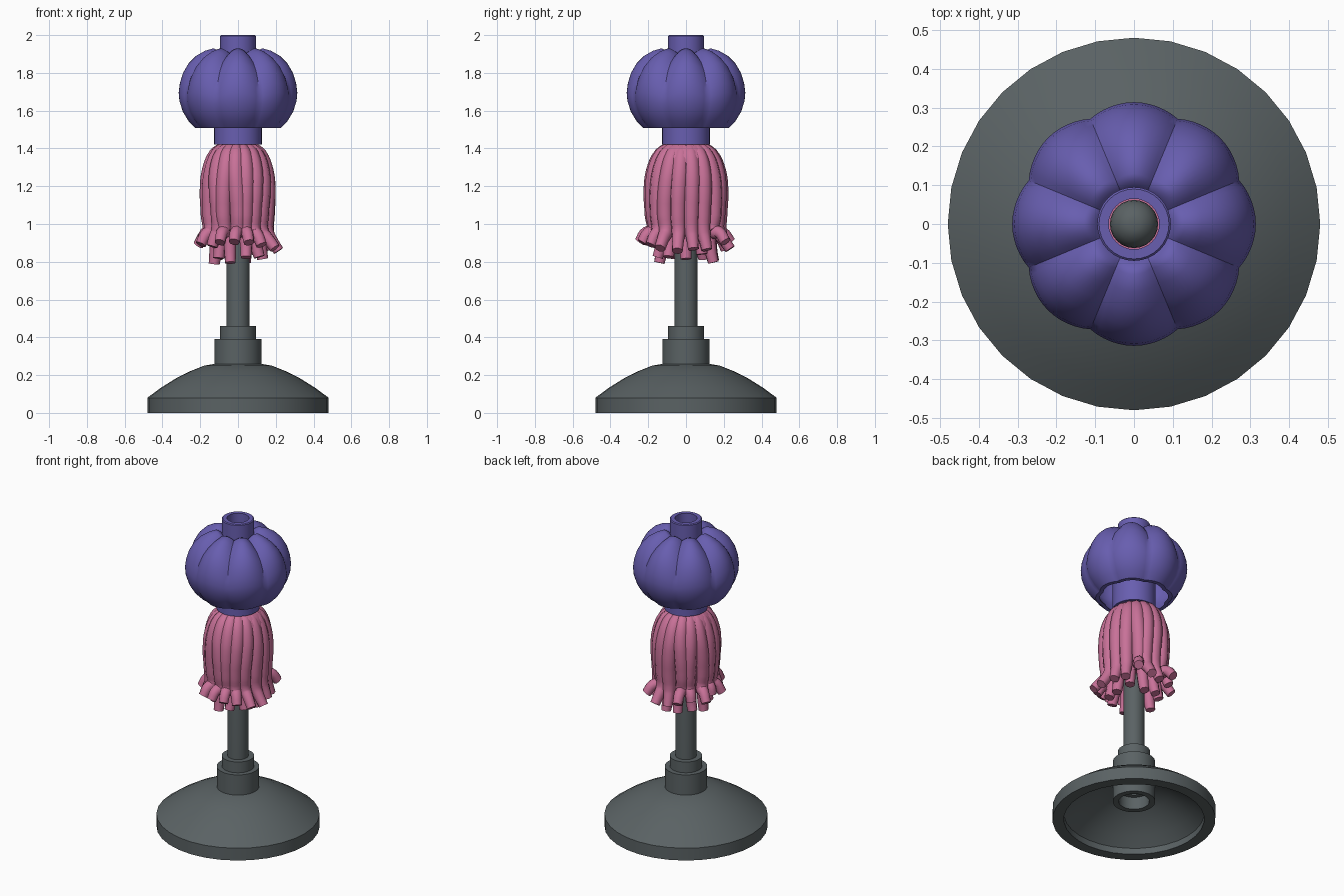
import bpy, bmesh, math, random
from math import cos, sin, pi, tau

if "Cube" in bpy.data.objects:
    bpy.data.objects.remove(bpy.data.objects["Cube"])
random.seed(4)


def material(name, rgb):
    m = bpy.data.materials.new(name)
    m.use_nodes = True
    m.diffuse_color = (*rgb, 1)
    bsdf = m.node_tree.nodes["Principled BSDF"]
    bsdf.inputs["Base Color"].default_value = (*rgb, 1)
    bsdf.inputs["Roughness"].default_value = 0.7
    return m


grey = material("slate grey", (0.102, 0.122, 0.127))
purple = material("violet", (0.138, 0.112, 0.434))
pink = material("rose pink", (0.578, 0.165, 0.314))


def finish(ob, mat, angle):
    ob.data.materials.append(mat)
    bpy.ops.object.select_all(action="DESELECT")
    ob.select_set(True)
    bpy.context.view_layer.objects.active = ob
    bpy.ops.object.shade_smooth_by_angle(angle=math.radians(angle))


def plain(r, z, a):
    return r, z


def lathe(name, profile, mat, sides=32, closed=True, shape=plain, angle=30):
    """Spin (radius, height) points about z; closed joins the last ring to the first."""
    bm = bmesh.new()
    rings = []
    for r, z in profile:
        ring = []
        for i in range(sides):
            a = tau * i / sides
            rr, zz = shape(r, z, a)
            ring.append(bm.verts.new((rr * cos(a), rr * sin(a), zz)))
        rings.append(ring)
    pairs = list(zip(rings, rings[1:]))
    if closed:
        pairs.append((rings[-1], rings[0]))
    else:
        bm.faces.new(rings[0])
        bm.faces.new(rings[-1])
    for low, high in pairs:
        for i in range(sides):
            j = (i + 1) % sides
            bm.faces.new((low[i], low[j], high[j], high[i]))
    bmesh.ops.recalc_face_normals(bm, faces=bm.faces)
    mesh = bpy.data.meshes.new(name)
    bm.to_mesh(mesh)
    bm.free()
    ob = bpy.data.objects.new(name, mesh)
    bpy.context.collection.objects.link(ob)
    finish(ob, mat, angle)
    return ob


# Hollow domed foot
dome = [(0.48, 0.08), (0.41, 0.132), (0.33, 0.182), (0.25, 0.222), (0.18, 0.25), (0.12, 0.26)]
inner = [(r * 0.86, z - 0.04) for r, z in reversed(dome)]
lathe("base_dome", [(0.48, 0)] + dome + inner + [(0.413, 0)], grey)

# Stepped socket through the foot
lathe("base_socket", [(0.125, 0.12), (0.125, 0.39), (0.095, 0.39), (0.095, 0.46),
                      (0.06, 0.46), (0.06, 0.2), (0.09, 0.2), (0.09, 0.12)], grey)

# Pole with a rounded tip
tip = [(0.062 * cos(t * pi / 12), 1.84 + 0.062 * sin(t * pi / 12)) for t in range(6)]
lathe("pole", [(0.062, 0.21)] + tip, grey, sides=24, closed=False)

# Stepped socket through the shade
lathe("shade_socket", [(0.127, 1.42), (0.127, 1.88), (0.095, 1.88), (0.095, 1.995), (0.09, 2),
                       (0.065, 2), (0.065, 1.42)], purple)


# Lobed hollow shade, pinched towards its middle along eight valleys
def lobes(r, z, a):
    pinch = 0.065 * (1 - abs(cos(4 * a)) ** 0.9)
    drop = pinch * min(1, max(0, (z - 1.55) / 0.2)) * min(1, r / 0.16)
    return r * (1 - pinch), z - drop * 0.5


shade = [(0.226, 1.508), (0.262, 1.545), (0.292, 1.595), (0.31, 1.65), (0.314, 1.695),
         (0.308, 1.745), (0.291, 1.8), (0.262, 1.85), (0.222, 1.89), (0.175, 1.917),
         (0.13, 1.93), (0.11, 1.922), (0.09, 1.9)]
lining = [(r * 0.89, z - 0.025 * (z > 1.6)) for r, z in reversed(shade)]
lathe("shade", shade + lining, purple, sides=96, shape=lobes, angle=40)


# Tassel strands, gathered under the shade and flaring at their tips
def strands(name, count, spread, low, flare, thick, phase):
    curve = bpy.data.curves.new(name, "CURVE")
    curve.dimensions = "3D"
    curve.bevel_depth = 1
    curve.bevel_resolution = 2
    curve.resolution_u = 4
    curve.use_fill_caps = True
    for i in range(count):
        a = tau * (i + phase) / count
        end = low + random.uniform(-0.02, 0.035)
        kick = flare * random.uniform(0.3, 1.1)
        sway = random.uniform(-0.13, 0.13)
        path = [(0.45, 1.405, 0.75, 0), (0.72, 1.365, 0.95, 0), (0.93, 1.28, 1, 0.1),
                (1.0, 1.17, 1, 0.6), (0.98, 1.05, 0.95, 1), (0.99, 0.96, 0.85, 0.7),
                (1.0 + kick * 0.45, end + 0.05, 0.72, 0.3), (1.0 + kick, end, 0.65, 0)]
        sp = curve.splines.new("BEZIER")
        sp.bezier_points.add(len(path) - 1)
        for p, (r, z, w, s) in zip(sp.bezier_points, path):
            b = a + sway * s
            p.co = (spread * r * cos(b), spread * r * sin(b) * 1.14, z)
            p.radius = w * thick
            p.handle_left_type = p.handle_right_type = "AUTO"
    ob = bpy.data.objects.new(name, curve)
    bpy.context.collection.objects.link(ob)
    bpy.ops.object.select_all(action="DESELECT")
    ob.select_set(True)
    bpy.context.view_layer.objects.active = ob
    bpy.ops.object.convert(target="MESH")
    finish(bpy.context.view_layer.objects.active, pink, 50)


strands("tassel_outer_strands", 17, 0.158, 0.875, 0.48, 0.045, 0.5)
strands("tassel_inner_strands", 10, 0.115, 0.805, 0.2, 0.045, 0)

# Rounded crown that closes the tassel's top
lathe("tassel_crown", [(0.11, 1.418), (0.135, 1.4), (0.16, 1.36), (0.172, 1.3),
                       (0.175, 1.2), (0.165, 1.05), (0.155, 0.93), (0.1, 0.96)],
      pink, sides=32, closed=False)
